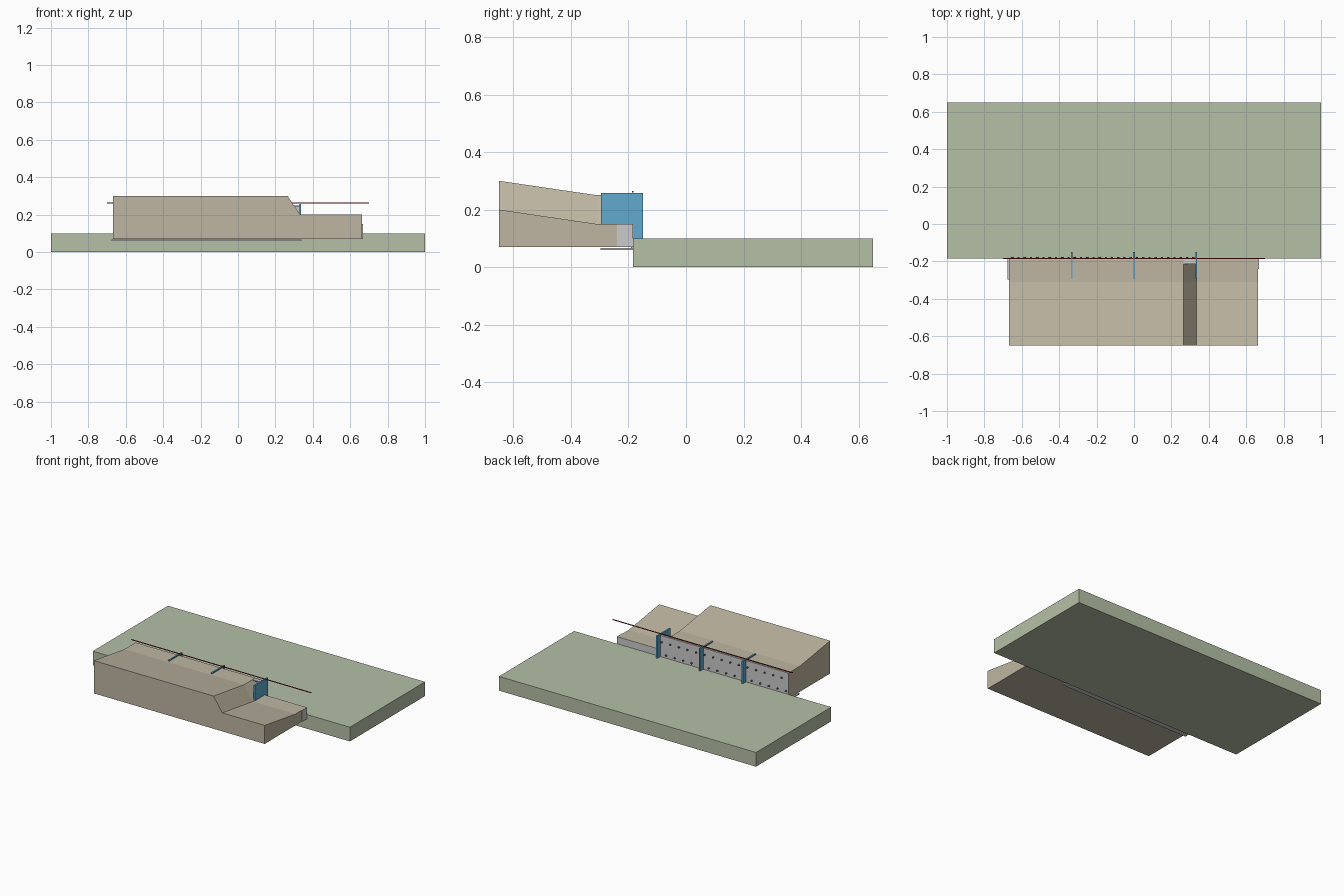
import bpy, bmesh, math
from mathutils import Matrix, Vector

if "Cube" in bpy.data.objects:
    bpy.data.objects.remove(bpy.data.objects["Cube"])


def material(name, rgb):
    m = bpy.data.materials.new(name)
    m.diffuse_color = (*rgb, 1)
    m.use_nodes = True
    m.node_tree.nodes["Principled BSDF"].inputs["Base Color"].default_value = m.diffuse_color
    return m


GREEN = material("grass", (0.46, 0.53, 0.38))
SOIL = material("soil", (0.52, 0.47, 0.36))
BLUE = material("blue_steel", (0.12, 0.40, 0.62))
RED = material("red_line", (0.35, 0.03, 0.03))
DARK = material("dark_steel", (0.13, 0.15, 0.18))


def finish(name, bm, mat=None):
    bmesh.ops.recalc_face_normals(bm, faces=bm.faces)
    me = bpy.data.meshes.new(name)
    bm.to_mesh(me)
    bm.free()
    if mat:
        me.materials.append(mat)
    ob = bpy.data.objects.new(name, me)
    bpy.context.collection.objects.link(ob)
    return ob


def box(name, x, y, z, mat=None):
    bm = bmesh.new()
    size = Matrix.Diagonal((x[1] - x[0], y[1] - y[0], z[1] - z[0], 1))
    mid = Vector((sum(x) / 2, sum(y) / 2, sum(z) / 2))
    bmesh.ops.create_cube(bm, size=1, matrix=Matrix.Translation(mid) @ size)
    return finish(name, bm, mat)


# Lower ground slab
box("ground_slab", (-1, 1), (-0.185, 0.65), (0, 0.1), GREEN)

# Retained soil: one side profile lofted along x, dropping at the embankment
bm = bmesh.new()
rings = []
for x, drop in [(-0.667, 0), (0.265, 0), (0.333, 0.1), (0.663, 0.1)]:
    profile = [(-0.65, 0.07), (-0.65, 0.3 - drop), (-0.31, 0.25 - drop),
               (-0.19, 0.25 - drop), (-0.19, 0.07)]
    rings.append([bm.verts.new((x, y, z)) for y, z in profile])
for a, b in zip(rings, rings[1:]):
    for i in range(5):
        j = (i + 1) % 5
        bm.faces.new((a[i], a[j], b[j], b[i]))
bm.faces.new(rings[0])
bm.faces.new(rings[-1])
finish("retained_soil", bm, SOIL)

# Grey wall panels, their top lip, the low end panel and its return
for i in range(3):
    x0 = -0.667 + i / 3
    box(f"wall_panel_{i + 1}", (x0, x0 + 1 / 3), (-0.191, -0.185), (0.066, 0.25))
box("wall_top_lip", (0.25, 0.333), (-0.215, -0.19), (0.243, 0.249))
box("low_wall_panel", (0.333, 0.667), (-0.191, -0.185), (0.07, 0.15))
box("low_wall_return", (0.663, 0.667), (-0.24, -0.185), (0.07, 0.15))

# Footing plate under the wall
box("footing_plate", (-0.675, 0.34), (-0.298, -0.185), (0.06, 0.067))

# Blue fins crossing the wall
for i, x in enumerate((-0.333, 0, 0.333)):
    box(f"blue_fin_{i + 1}", (x - 0.005, x + 0.005), (-0.295, -0.15), (0.1, 0.257), BLUE)

# Two staggered rows of bolt heads in each bay
bm = bmesh.new()
for bay in range(3):
    for k in range(10):
        x = -0.667 + (bay + (k + 0.5) / 10) / 3
        z = 0.205 if k % 2 else 0.12
        m = Matrix.Translation((x, -0.181, z)) @ Matrix.Rotation(math.pi / 2, 4, 'X')
        bmesh.ops.create_cone(bm, cap_ends=True, segments=8, radius1=0.006,
                              radius2=0.006, depth=0.01, matrix=m)
finish("wall_bolts", bm, DARK)

# Red alignment line above the wall
box("alignment_line", (-0.7, 0.7), (-0.187, -0.182), (0.259, 0.264), RED)
